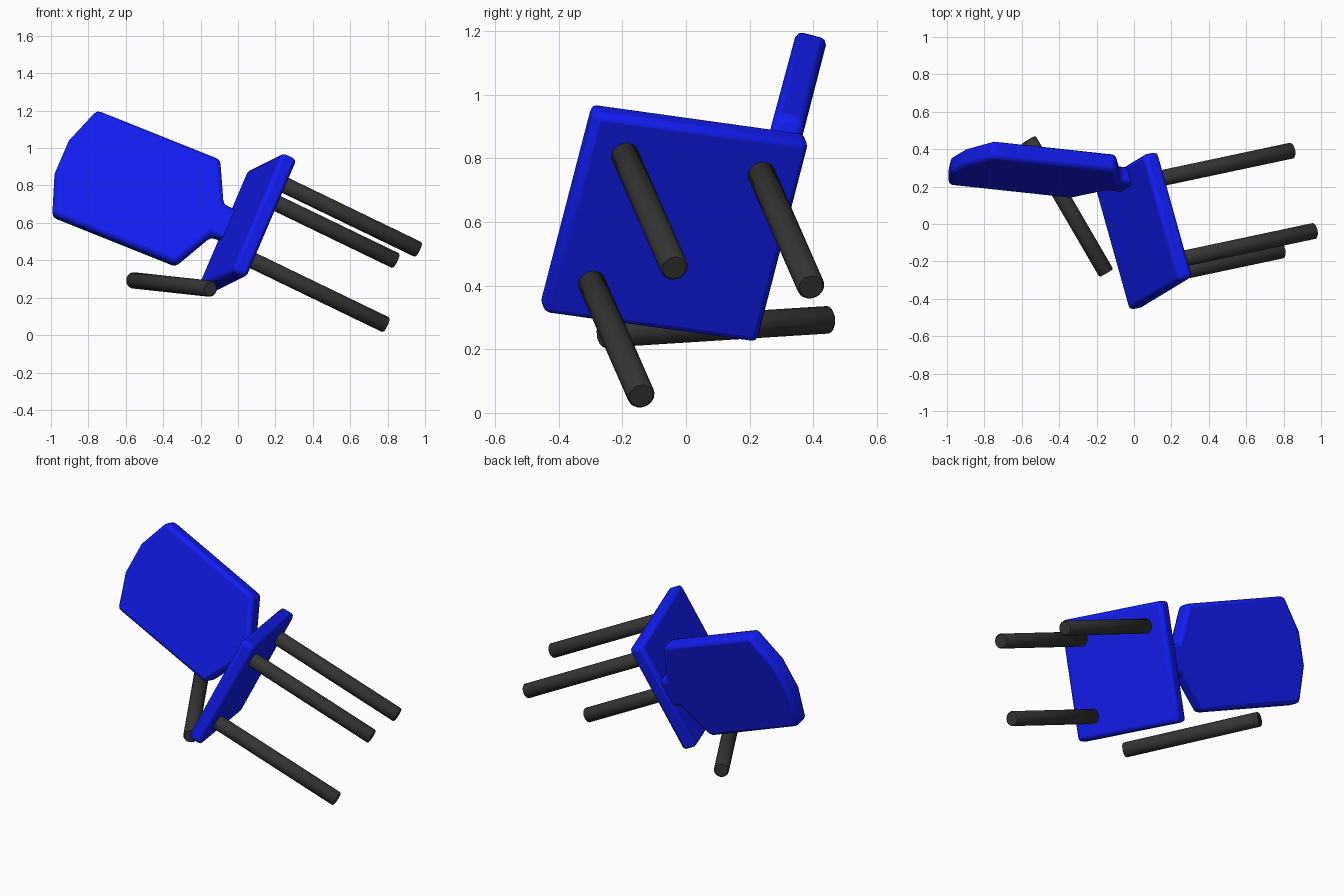
import bpy, bmesh
from math import sin, cos, radians
from mathutils import Vector, Matrix

if "Cube" in bpy.data.objects:
    bpy.data.objects.remove(bpy.data.objects["Cube"])

def material(name, col):
    m = bpy.data.materials.new(name)
    m.diffuse_color = (*col, 1)
    m.use_nodes = True
    m.node_tree.nodes["Principled BSDF"].inputs["Base Color"].default_value = m.diffuse_color
    return m

BLUE = material("blue", (0.006, 0.012, 0.9))
DARK = material("dark", (0.035, 0.035, 0.035))

# Frame of the tipped chair: u = towards back, v = sideways, up = seat normal
u = Vector((-0.267, 0.956, -0.133)).normalized()
v = Vector((-0.379, -0.246, -0.892))
v = (v - u * v.dot(u)).normalized()
up = u.cross(v)
centre = Vector((0.05, -0.037, 0.597))

def frame(x, y, z, o):
    m = Matrix((x, y, z)).transposed().to_4x4()
    m.translation = o
    return m

def finish(name, bm, mat, matrix, bevel=0.0, segments=2, angle=50):
    bmesh.ops.recalc_face_normals(bm, faces=bm.faces)
    me = bpy.data.meshes.new(name)
    bm.to_mesh(me)
    bm.free()
    ob = bpy.data.objects.new(name, me)
    bpy.context.collection.objects.link(ob)
    ob.matrix_world = matrix
    me.materials.append(mat)
    if bevel:
        mod = ob.modifiers.new("bevel", 'BEVEL')
        mod.width, mod.segments = bevel, segments
    bpy.ops.object.select_all(action='DESELECT')
    ob.select_set(True)
    bpy.context.view_layer.objects.active = ob
    bpy.ops.object.shade_smooth_by_angle(angle=radians(angle))
    return ob

def plate(name, outline, thick, matrix, bevel):
    """Extruded outline, centred on its own plane."""
    bm = bmesh.new()
    f = bm.faces.new([bm.verts.new((a, b, -thick / 2)) for a, b in outline])
    r = bmesh.ops.extrude_face_region(bm, geom=[f])
    bmesh.ops.translate(bm, vec=(0, 0, thick), verts=[e for e in r["geom"] if isinstance(e, bmesh.types.BMVert)])
    return finish(name, bm, BLUE, matrix, bevel)

def leg(name, a, b):
    d = b - a
    bm = bmesh.new()
    bmesh.ops.create_cone(bm, cap_ends=True, segments=10, radius1=0.045, radius2=0.045, depth=d.length)
    rot = d.to_track_quat('Z', 'Y').to_matrix().to_4x4()
    return finish(name, bm, DARK, Matrix.Translation((a + b) / 2) @ rot, 0.006, 1)

# Seat
h = 0.353
plate("seat", [(-h, -h), (h, -h), (h, h), (-h, h)], 0.088, frame(u, v, up, centre), 0.022)

# Backrest with its neck, leaning backwards
t = radians(17)
b = up * cos(t) + u * sin(t)
side = [(0.09, -0.02), (0.09, 0.10), (0.312, 0.212), (0.312, 0.925), (0.10, 1.0)]
outline = side + [(-x, y) for x, y in reversed(side)]
plate("backrest", outline, 0.1, frame(v, b, v.cross(b), centre + u * 0.28 - v * 0.015), 0.022)

# Three attached legs
for name, i, j in (("front_leg_a", -1, -1), ("front_leg_b", -1, 1), ("back_leg", 1, -1)):
    top = centre + u * i * 0.225 + v * j * 0.225
    leg(name, top - up * 0.03, top - up * 0.87)

# Broken-off leg
leg("loose_leg", Vector((-0.563, 0.45, 0.293)), Vector((-0.148, -0.262, 0.248)))
